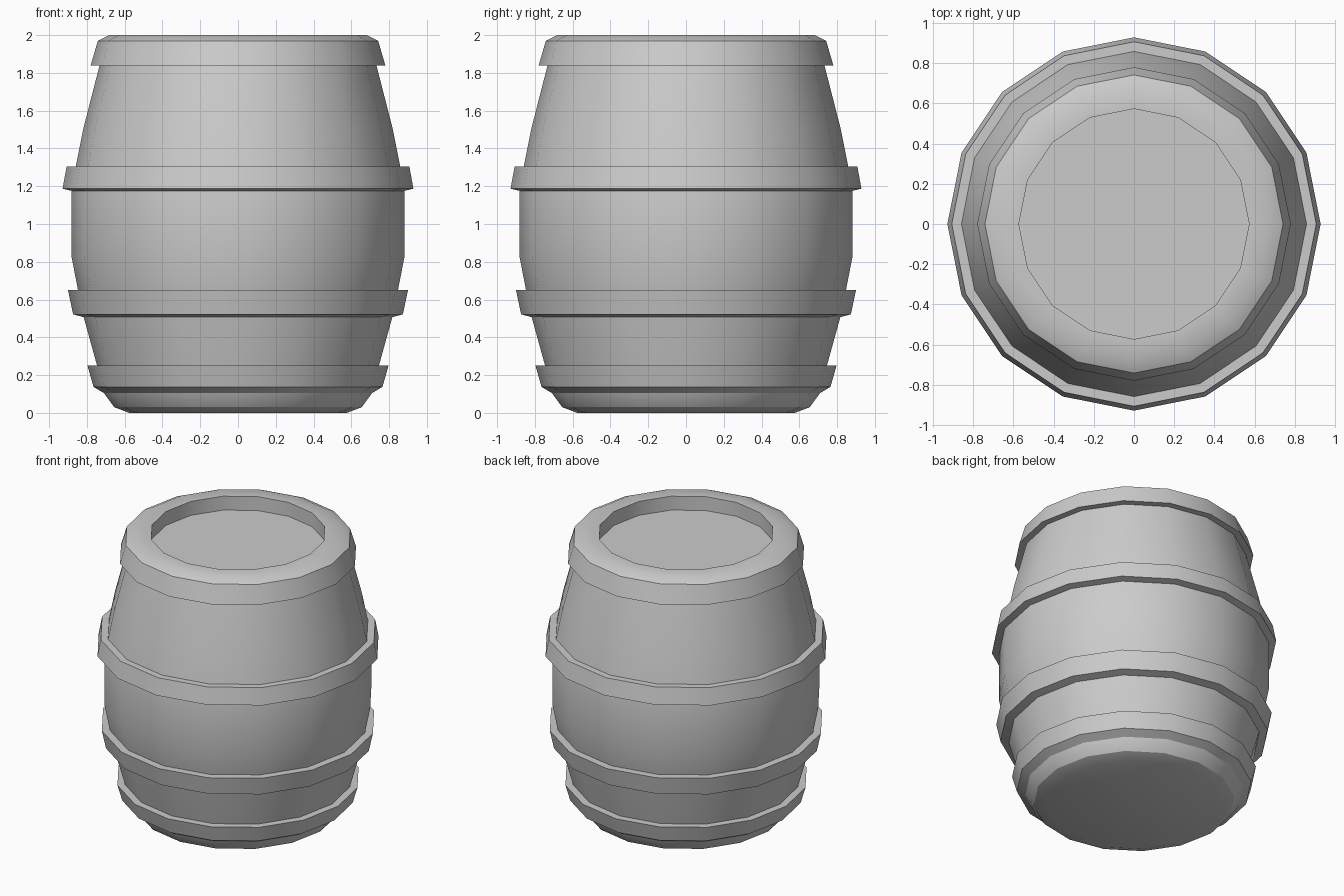
import bpy, bmesh
from math import cos, sin, pi, radians

if "Cube" in bpy.data.objects:
    bpy.data.objects.remove(bpy.data.objects["Cube"])

SIDES = 16

def lathe(name, profile, closed=False):
    """Revolve (radius, z) points; an open profile gets flat end caps."""
    bm = bmesh.new()
    rings = [[bm.verts.new((r * cos(2 * pi * i / SIDES), r * sin(2 * pi * i / SIDES), z))
              for i in range(SIDES)] for r, z in profile]
    pairs = list(zip(rings, rings[1:]))
    if closed:
        pairs.append((rings[-1], rings[0]))
    else:
        bm.faces.new(rings[0][::-1])
        bm.faces.new(rings[-1])
    for a, b in pairs:
        for i in range(SIDES):
            j = (i + 1) % SIDES
            bm.faces.new((a[i], a[j], b[j], b[i]))
    bmesh.ops.recalc_face_normals(bm, faces=bm.faces)
    mesh = bpy.data.meshes.new(name)
    bm.to_mesh(mesh)
    bm.free()
    ob = bpy.data.objects.new(name, mesh)
    bpy.context.collection.objects.link(ob)
    bpy.ops.object.select_all(action='DESELECT')
    ob.select_set(True)
    bpy.context.view_layer.objects.active = ob
    bpy.ops.object.shade_smooth_by_angle(angle=radians(30))
    return ob

# Bulging body, with the rim band and recessed lid at the top
lathe("barrel_body", [
    (0.575, 0), (0.655, 0.03), (0.71, 0.105), (0.746, 0.25), (0.818, 0.51),
    (0.847, 0.65), (0.882, 0.83), (0.882, 1.18), (0.859, 1.305), (0.82, 1.5),
    (0.733, 1.84), (0.78, 1.84), (0.742, 1.97), (0.68, 2.0),
    (0.573, 2.0), (0.573, 1.9)])

# Hoops: inner bottom, outer bottom, outer top, inner top
hoops = {
    "lower_hoop": [(0.71, 0.105), (0.765, 0.138), (0.797, 0.25), (0.746, 0.25)],
    "middle_hoop": [(0.818, 0.507), (0.873, 0.522), (0.9, 0.65), (0.847, 0.65)],
    "upper_hoop": [(0.882, 1.176), (0.929, 1.187), (0.907, 1.305), (0.859, 1.305)],
}
for name, profile in hoops.items():
    lathe(name, profile, closed=True)
